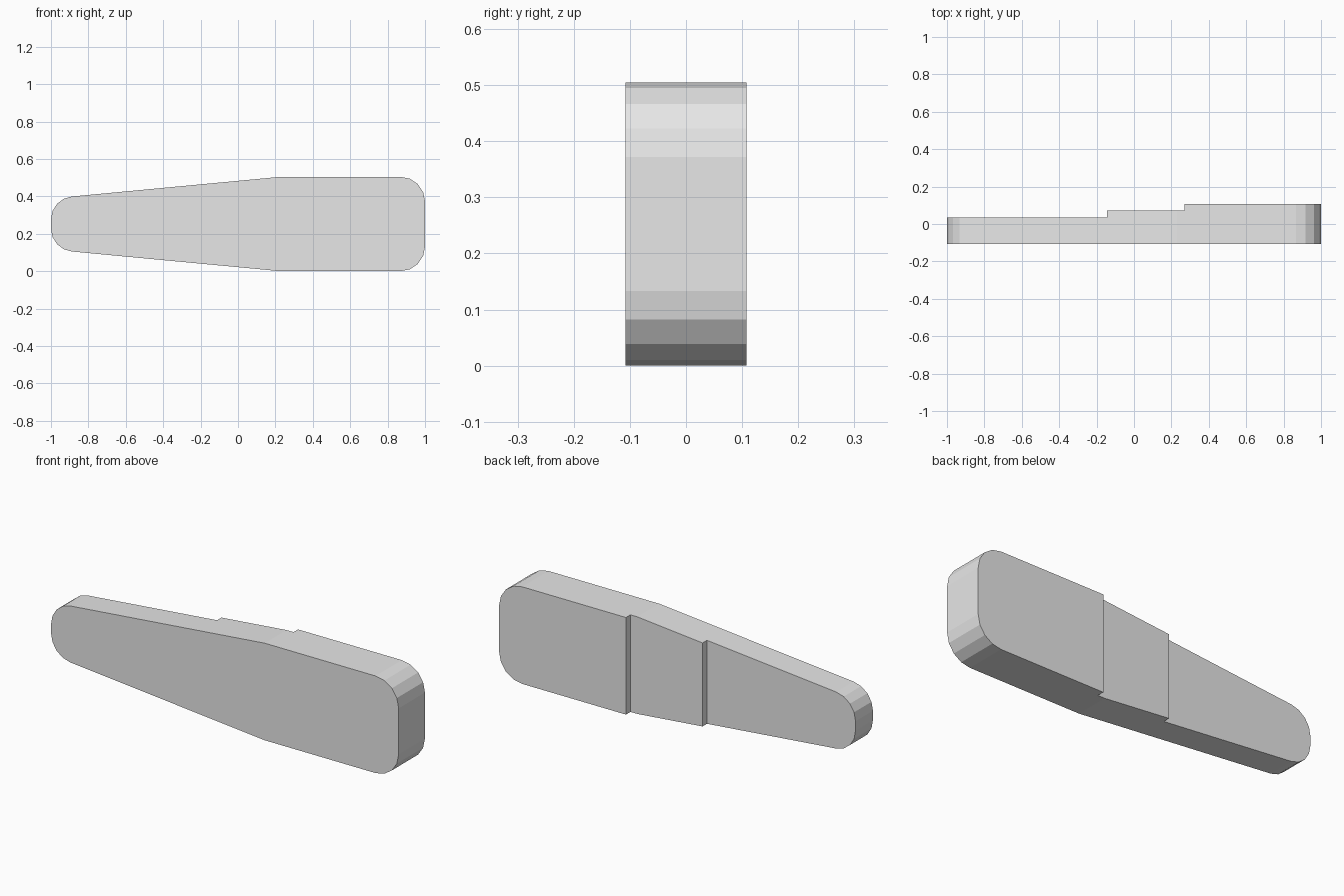
import bpy
import bmesh
from math import radians, sin, cos, atan2, pi

cube = bpy.data.objects.get("Cube")
if cube:
    bpy.data.objects.remove(cube, do_unlink=True)

grey = bpy.data.materials.new("light_grey")
grey.use_nodes = True
colour = (0.8, 0.8, 0.8, 1)
grey.diffuse_color = colour
grey.node_tree.nodes["Principled BSDF"].inputs["Base Color"].default_value = colour

HALF = 0.2525          # half height of the wide end
FRONT = -0.108
TAPER_X = 0.23         # where the taper starts
TIP = (-0.888, 0.147)  # where the taper meets the rounded tip
slope = atan2(HALF - TIP[1], TAPER_X - TIP[0])


def arc(cx, cz, r, start, end, steps=4):
    angles = [start + (end - start) * i / steps for i in range(steps + 1)]
    return [(cx + r * cos(a), cz + r * sin(a)) for a in angles]


# Upper half outline, from the wide end to the tip
r_end, r_tip = 0.133, 0.123
upper = arc(1 - r_end, HALF - r_end, r_end, 0, pi / 2)
upper.append((TAPER_X, HALF))
upper += arc(r_tip - 1, TIP[1] - r_tip * cos(slope), r_tip, pi / 2 + slope, pi)
outline = upper + [(x, -z) for x, z in reversed(upper)]


def half_height(x):
    return min(HALF, HALF - (TAPER_X - x) * (HALF - TIP[1]) / (TAPER_X - TIP[0]))


# Side profile with the stepped back
STEP_1, STEP_2 = -0.145, 0.27
LEVELS = (0.035, 0.071, 0.108)

bm = bmesh.new()
front = bm.faces.new([bm.verts.new((x, FRONT, z + HALF)) for x, z in outline])
ext = bmesh.ops.extrude_face_region(bm, geom=[front], use_keep_orig=True)
for v in ext["geom"]:
    if isinstance(v, bmesh.types.BMVert):
        v.co.y = LEVELS[2]
bmesh.ops.recalc_face_normals(bm, faces=bm.faces)
mesh = bpy.data.meshes.new("stepped_handle")
bm.to_mesh(mesh)
bm.free()
body = bpy.data.objects.new("stepped_handle", mesh)
bpy.context.collection.objects.link(body)
mesh.materials.append(grey)

# Cutter whose profile removes the two lower steps from the back
profile = [(-1.5, LEVELS[0]), (STEP_1, LEVELS[0]), (STEP_1, LEVELS[1]),
           (STEP_2, LEVELS[1]), (STEP_2, 0.5), (-1.5, 0.5)]
bm = bmesh.new()
base = bm.faces.new([bm.verts.new((x, y, -0.5)) for x, y in profile])
ext = bmesh.ops.extrude_face_region(bm, geom=[base], use_keep_orig=True)
for v in ext["geom"]:
    if isinstance(v, bmesh.types.BMVert):
        v.co.z = 1
bmesh.ops.recalc_face_normals(bm, faces=bm.faces)
cut_mesh = bpy.data.meshes.new("step_cutter")
bm.to_mesh(cut_mesh)
bm.free()
cutter = bpy.data.objects.new("step_cutter", cut_mesh)
bpy.context.collection.objects.link(cutter)
cutter.hide_render = True

# Cut the steps, then drop the cutter
cut = body.modifiers.new("steps", "BOOLEAN")
cut.operation = "DIFFERENCE"
cut.solver = "EXACT"
cut.object = cutter
bpy.context.view_layer.objects.active = body
body.select_set(True)
bpy.ops.object.modifier_apply(modifier=cut.name)
bpy.data.objects.remove(cutter, do_unlink=True)
